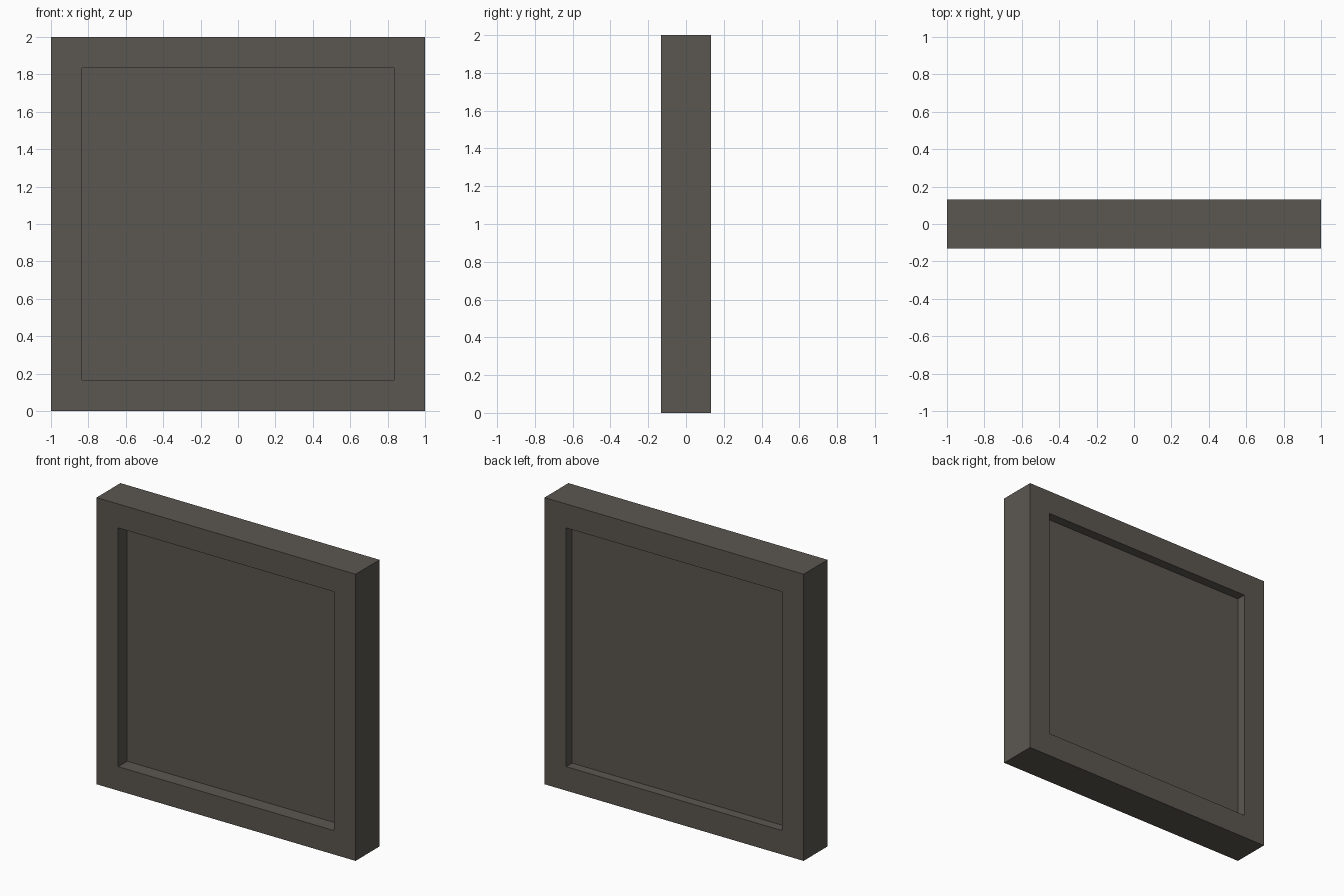
import bpy, bmesh
from mathutils import Matrix, Vector

if "Cube" in bpy.data.objects:
    bpy.data.objects.remove(bpy.data.objects["Cube"])

HALF_DEPTH = 0.132
BORDER = 0.167

mat = bpy.data.materials.new("dark warm grey")
mat.diffuse_color = (0.105, 0.095, 0.082, 1.0)
mat.use_nodes = True
mat.node_tree.nodes["Principled BSDF"].inputs["Base Color"].default_value = mat.diffuse_color

bm = bmesh.new()
# solid square slab standing on the ground
bmesh.ops.create_cube(bm, size=1, matrix=Matrix.Translation((0, 0, 1)) @
                      Matrix.Diagonal((2, 2 * HALF_DEPTH, 2, 1)))
bm.normal_update()

# recess the front (deeper) and back (shallower) inside a square border
for side, recess in ((-1, 0.10), (1, 0.066)):
    face = next(f for f in bm.faces if f.normal.y * side > 0.9)
    bmesh.ops.inset_region(bm, faces=[face], thickness=BORDER, use_even_offset=True)
    # duplicate the rim inward so the recess has straight walls
    new = bmesh.ops.extrude_discrete_faces(bm, faces=[face])["faces"]
    bmesh.ops.translate(bm, verts=new[0].verts[:], vec=Vector((0, -side * recess, 0)))

bmesh.ops.recalc_face_normals(bm, faces=bm.faces[:])
mesh = bpy.data.meshes.new("framed_panel")
bm.to_mesh(mesh)
bm.free()
mesh.materials.append(mat)
bpy.context.collection.objects.link(bpy.data.objects.new("framed_panel", mesh))
